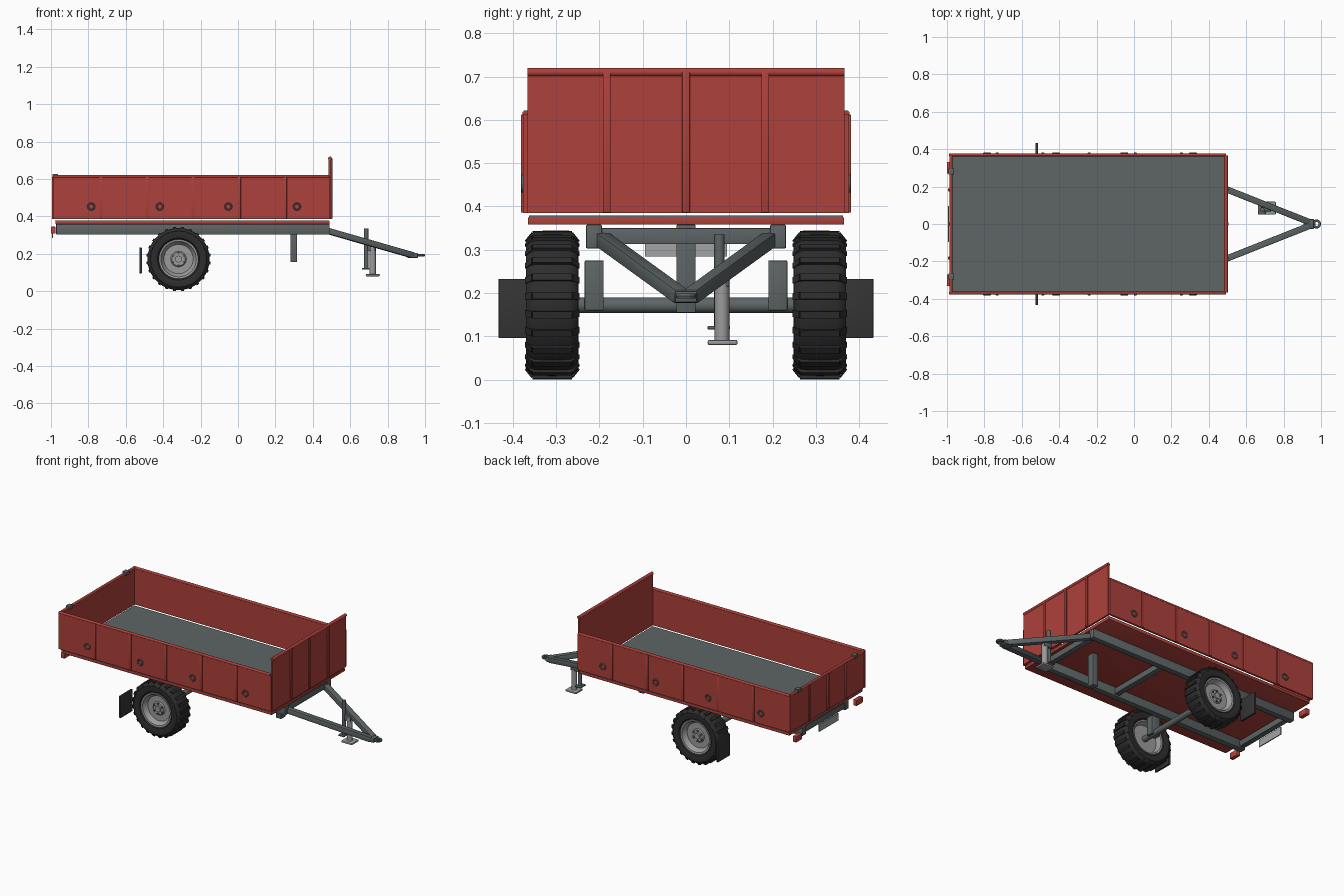
import bpy, bmesh, math
from mathutils import Vector, Matrix

if "Cube" in bpy.data.objects:
    bpy.data.objects.remove(bpy.data.objects["Cube"])

COLORS = {"red_paint": (0.42, 0.052, 0.043), "chassis_grey": (0.112, 0.130, 0.132),
          "rim_silver": (0.33, 0.33, 0.33), "tyre_rubber": (0.026, 0.026, 0.027),
          "flap_black": (0.035, 0.035, 0.036), "plate_grey": (0.36, 0.37, 0.37),
          "lamp_red": (0.48, 0.06, 0.045)}
MATS = {}
for n, c in COLORS.items():
    MATS[n] = bpy.data.materials.new(n)
    MATS[n].diffuse_color = (*c, 1)


def finish(name, bm, mat, smooth=True, bevel=0):
    if bevel:
        bmesh.ops.bevel(bm, geom=bm.edges[:], offset=bevel, segments=2, profile=0.5, affect='EDGES')
    bmesh.ops.recalc_face_normals(bm, faces=bm.faces)
    me = bpy.data.meshes.new(name)
    bm.to_mesh(me)
    bm.free()
    me.materials.append(MATS[mat])
    if smooth:
        me.shade_smooth()
        me.set_sharp_from_angle(angle=math.radians(35))
    ob = bpy.data.objects.new(name, me)
    bpy.context.collection.objects.link(ob)
    return ob


def box(name, x, y, z, mat, bevel=0.0):
    """Box from (min, max) ranges."""
    bm = bmesh.new()
    c = [(r[0] + r[1]) / 2 for r in (x, y, z)]
    s = [abs(r[1] - r[0]) for r in (x, y, z)]
    bmesh.ops.create_cube(bm, size=1, matrix=Matrix.Translation(c) @ Matrix.Diagonal((*s, 1)))
    return finish(name, bm, mat, bevel=bevel)


def beam(name, a, b, w, h, mat, bevel=0.003):
    a, b = Vector(a), Vector(b)
    bm = bmesh.new()
    rot = (b - a).to_track_quat('X', 'Z').to_matrix().to_4x4()
    bmesh.ops.create_cube(bm, size=1, matrix=Matrix.Translation((a + b) / 2) @ rot
                          @ Matrix.Diagonal(((b - a).length, w, h, 1)))
    return finish(name, bm, mat, bevel=bevel)


def rod(name, a, b, r, mat, n=24):
    a, b = Vector(a), Vector(b)
    bm = bmesh.new()
    rot = (b - a).to_track_quat('Z', 'Y').to_matrix().to_4x4()
    bmesh.ops.create_cone(bm, cap_ends=True, segments=n, radius1=r, radius2=r, depth=(b - a).length,
                          matrix=Matrix.Translation((a + b) / 2) @ rot)
    return finish(name, bm, mat)


def lathe(name, profile, centre, mat, axis='Y', n=48, closed=False):
    """Revolve (radius, offset) points about an axis through centre."""
    bm = bmesh.new()
    rings = []
    for i in range(n):
        t = 2 * math.pi * i / n
        ring = []
        for r, o in profile:
            u, v = r * math.cos(t), r * math.sin(t)
            p = (u, o, v) if axis == 'Y' else (u, v, o)
            ring.append(bm.verts.new(Vector(centre) + Vector(p)))
        rings.append(ring)
    m = len(profile)
    for i in range(n):
        p, q = rings[i], rings[(i + 1) % n]
        for j in range(m if closed else m - 1):
            k = (j + 1) % m
            bm.faces.new((p[j], p[k], q[k], q[j]))
    bmesh.ops.remove_doubles(bm, verts=bm.verts, dist=1e-5)
    return finish(name, bm, mat)


def ring_profile(R, r, n=10):
    return [(R + r * math.cos(2 * math.pi * i / n), r * math.sin(2 * math.pi * i / n)) for i in range(n)]


# Load bed: base frame and floor
box("bed_base", (-0.975, 0.49), (-0.365, 0.365), (0.358, 0.375), "red_paint", 0.002)
box("bed_floor", (-0.978, 0.487), (-0.363, 0.363), (0.375, 0.379), "chassis_grey")

# Headboard with ribs and rounded top rail
box("headboard", (0.485, 0.497), (-0.366, 0.366), (0.385, 0.712), "red_paint")
rod("headboard_rail", (0.492, -0.366, 0.71), (0.492, 0.366, 0.71), 0.010, "red_paint")
for y in (-0.183, 0, 0.183):
    box("headboard_rib", (0.496, 0.504), (y - 0.009, y + 0.009), (0.386, 0.711), "red_paint", 0.002)

# Tailgate with ribs, top rail and latches
box("tailgate", (-0.985, -0.974), (-0.366, 0.366), (0.385, 0.615), "red_paint")
rod("tailgate_rail", (-0.979, -0.37, 0.614), (-0.979, 0.37, 0.614), 0.008, "red_paint")
for y in (-0.183, 0, 0.183):
    box("tailgate_rib", (-0.994, -0.984), (y - 0.008, y + 0.008), (0.386, 0.612), "red_paint", 0.002)

for s in (-1, 1):
    # Side panels with ribs, rail and rope rings
    box("side_panel", (-0.988, 0.492), (s * 0.364, s * 0.376), (0.385, 0.614), "red_paint")
    rod("side_rail", (-0.985, s * 0.37, 0.614), (0.487, s * 0.37, 0.614), 0.008, "red_paint")
    for x in (-0.732, -0.487, -0.24, 0.007, 0.253):
        box("side_rib", (x - 0.008, x + 0.008), (s * 0.375, s * 0.381), (0.386, 0.612), "red_paint", 0.0015)
    for x in (-0.785, -0.418, -0.052, 0.315):
        lathe("rope_ring", ring_profile(0.017, 0.0045), (x, s * 0.377, 0.453), "chassis_grey", n=24, closed=True)
    box("tailgate_latch", (-0.992, -0.962), (s * 0.265, s * 0.298), (0.605, 0.627), "chassis_grey", 0.003)

    # Chassis rail, axle bracket and drawbar arm
    box("chassis_rail", (-0.972, 0.489), (s * 0.194, s * 0.231), (0.303, 0.358), "chassis_grey", 0.003)
    box("axle_bracket", (-0.35, -0.29), (s * 0.19, s * 0.234), (0.16, 0.275), "chassis_grey", 0.002)
    beam("drawbar_arm", (0.45, s * 0.203, 0.331), (0.935, s * 0.011, 0.192), 0.034, 0.032, "chassis_grey")

    # Mud flap and tail lamp
    box("mud_flap", (-0.527, -0.514), (s * 0.312, s * 0.433), (0.096, 0.233), "flap_black", 0.002)
    box("tail_lamp", (-1.0, -0.975), (s * 0.27, s * 0.332), (0.308, 0.345), "lamp_red", 0.003)

    # Wheel: tyre, tread lugs, rim, hub and bolts
    cx, cy, cz = -0.318, s * 0.309, 0.172
    tyre = [(0.104, -0.045), (0.112, -0.056), (0.13, -0.061), (0.150, -0.060), (0.160, -0.052), (0.165, -0.040),
            (0.166, 0), (0.165, 0.040), (0.160, 0.052), (0.150, 0.060), (0.13, 0.061), (0.112, 0.056), (0.104, 0.045)]
    lathe("tyre", tyre, (cx, cy, cz), "tyre_rubber", n=64, closed=True)
    bm = bmesh.new()
    for i in range(24):
        rot = Matrix.Rotation(2 * math.pi * (i + 0.5) / 24, 4, 'Y')
        bmesh.ops.create_cube(bm, size=1, matrix=Matrix.Translation((cx, cy, cz)) @ rot
                              @ Matrix.Translation((0, 0, 0.167)) @ Matrix.Diagonal((0.016, 0.092, 0.010, 1)))
        for e in (-1, 1):
            bmesh.ops.create_cube(bm, size=1, matrix=Matrix.Translation((cx, cy, cz)) @ rot
                                  @ Matrix.Translation((0, e * 0.052, 0.157)) @ Matrix.Rotation(-e * 0.9, 4, 'X')
                                  @ Matrix.Diagonal((0.016, 0.024, 0.008, 1)))
    finish("tyre_lugs", bm, "tyre_rubber", smooth=False)
    rim = [(0, 0.028), (0.036, 0.028), (0.042, 0.022), (0.078, 0.022), (0.088, 0.034), (0.095, 0.050),
           (0.105, 0.052), (0.105, -0.052), (0.096, -0.050), (0.085, -0.02), (0, -0.02)]
    lathe("wheel_rim", [(r, o * s) for r, o in rim], (cx, cy, cz), "rim_silver")
    rod("wheel_hub", (cx, cy, cz), (cx, cy + s * 0.038, cz), 0.018, "rim_silver")
    for i in range(6):
        t = math.pi * i / 3 + math.pi / 6
        bx, bz = cx + 0.032 * math.cos(t), cz + 0.032 * math.sin(t)
        rod("wheel_bolt", (bx, cy + s * 0.024, bz), (bx, cy + s * 0.035, bz), 0.006, "chassis_grey", 6)

# Axle, cross members and support post
rod("axle", (-0.318, -0.30, 0.172), (-0.318, 0.30, 0.172), 0.018, "chassis_grey")
for x in (-0.95, -0.04, 0.465):
    box("cross_member", (x - 0.017, x + 0.017), (-0.2, 0.2), (0.313, 0.35), "chassis_grey", 0.002)
box("support_post", (0.28, 0.316), (-0.022, 0.022), (0.155, 0.358), "chassis_grey", 0.002)

# Rear number plate (blank)
box("rear_plate", (-0.995, -0.989), (-0.095, 0.095), (0.285, 0.331), "plate_grey")

# Coupling with towing eye
box("coupling_body", (0.905, 0.962), (-0.026, 0.026), (0.178, 0.205), "chassis_grey", 0.005)
box("coupling_neck", (0.955, 0.970), (-0.015, 0.015), (0.187, 0.199), "chassis_grey", 0.002)
lathe("towing_eye", [(0.011, -0.006), (0.022, -0.006), (0.024, 0), (0.022, 0.006), (0.011, 0.006)],
      (0.976, 0, 0.193), "chassis_grey", axis='Z', n=32, closed=True)

# Parking jack: dark winding post, silver leg and foot plate
rod("jack_post", (0.685, 0.077, 0.12), (0.685, 0.077, 0.335), 0.012, "chassis_grey")
box("jack_post_base", (0.662, 0.702), (0.05, 0.102), (0.116, 0.124), "chassis_grey", 0.002)
rod("jack_leg", (0.72, 0.083, 0.09), (0.72, 0.083, 0.238), 0.017, "rim_silver")
box("jack_foot", (0.683, 0.758), (0.05, 0.119), (0.08, 0.092), "rim_silver", 0.004)
box("jack_clamp", (0.68, 0.735), (0.068, 0.1), (0.215, 0.25), "chassis_grey", 0.002)

for m in bpy.data.materials:
    if m.users and not m.is_grease_pencil:
        m.use_nodes = True
        m.node_tree.nodes["Principled BSDF"].inputs["Base Color"].default_value = m.diffuse_color
